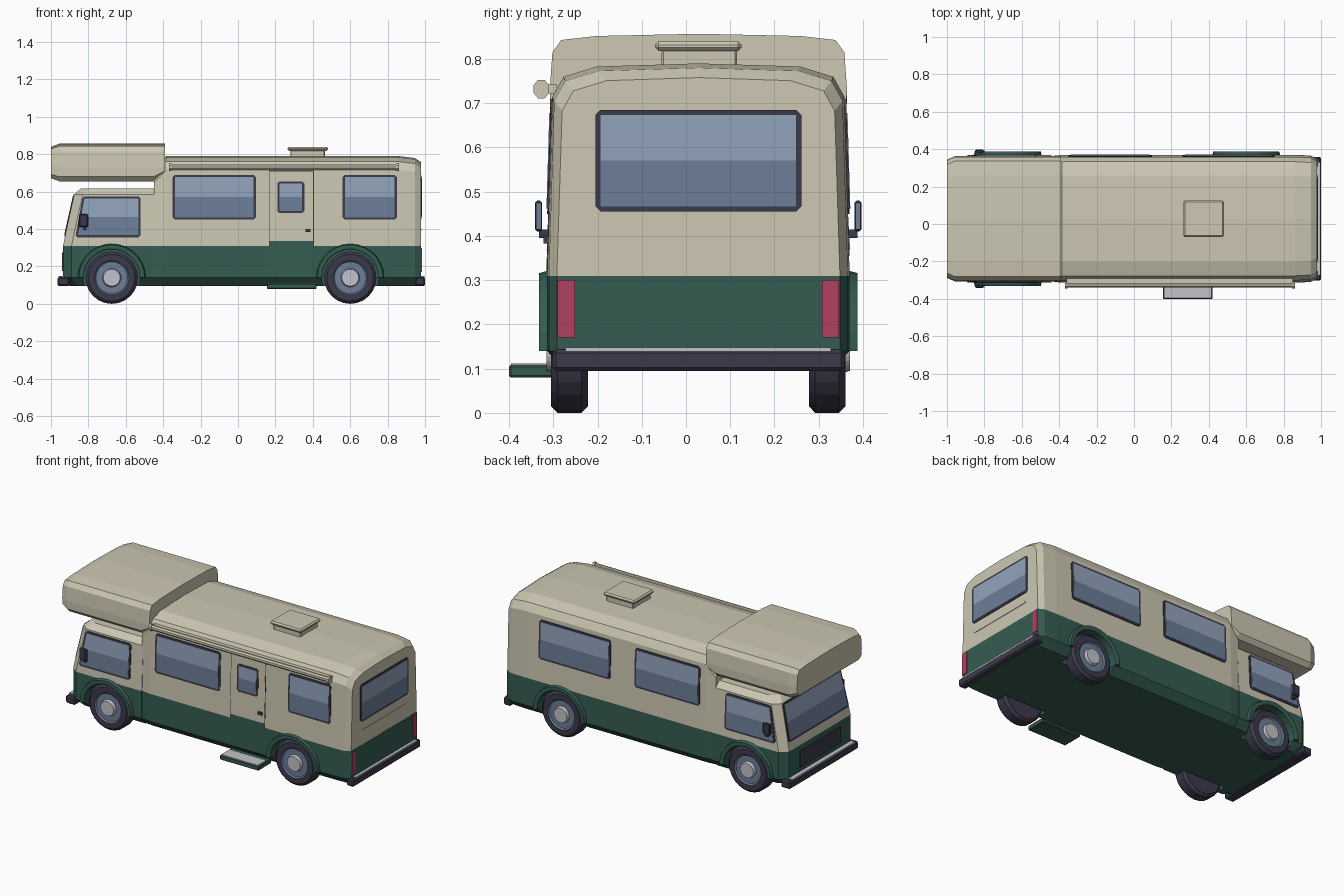
import bpy, bmesh, math
from mathutils import Vector

if "Cube" in bpy.data.objects:
    bpy.data.objects.remove(bpy.data.objects["Cube"])

def material(name, r, g, b):
    m = bpy.data.materials.new(name)
    m.diffuse_color = (r, g, b, 1)
    m.use_nodes = True
    m.node_tree.nodes["Principled BSDF"].inputs["Base Color"].default_value = m.diffuse_color
    return m

BEIGE = material("beige", 0.61, 0.575, 0.45)
GREEN = material("dark_green", 0.036, 0.108, 0.083)
DARK = material("dark_trim", 0.044, 0.042, 0.07)
GLASS = material("glass_light", 0.29, 0.37, 0.50)
GLASS2 = material("glass_dark", 0.15, 0.21, 0.31)
GREY = material("light_grey", 0.55, 0.54, 0.59)
RED = material("tail_red", 0.44, 0.052, 0.115)
CENTRE_Y = 0.028   # vehicle axis; everything is shifted by this at the end

def loft(name, rings, mats, rule=None):
    """Skin closed rings, cap both ends, colour faces by a rule on their centre."""
    bm = bmesh.new()
    vs = [[bm.verts.new(p) for p in r] for r in rings]
    n = len(rings[0])
    for a, b in zip(vs, vs[1:]):
        for i in range(n):
            j = (i + 1) % n
            bm.faces.new((a[i], a[j], b[j], b[i]))
    bm.faces.new(vs[0])
    bm.faces.new(vs[-1])
    bmesh.ops.recalc_face_normals(bm, faces=bm.faces[:])
    if rule:
        for f in bm.faces:
            f.material_index = rule(f.calc_center_median())
    me = bpy.data.meshes.new(name)
    bm.to_mesh(me)
    bm.free()
    for m in mats:
        me.materials.append(m)
    ob = bpy.data.objects.new(name, me)
    bpy.context.collection.objects.link(ob)
    return ob

def box(name, x0, x1, y0, y1, z0, z1, mat, bevel=0):
    ring = lambda x: [(x, y0, z0), (x, y1, z0), (x, y1, z1), (x, y0, z1)]
    ob = loft(name, [ring(x0), ring(x1)], [mat])
    if bevel:
        m = ob.modifiers.new("bevel", 'BEVEL')
        m.width, m.segments = bevel, 1
    return ob

def patch(name, corners, uv, height, mat):
    """Thin plate on the quad bl, br, tr, tl; uv gives its outline on that quad."""
    bl, br, tr, tl = [Vector(c) for c in corners]
    n = (br - bl).cross(tl - bl).normalized()
    pts = [(bl.lerp(br, u)).lerp(tl.lerp(tr, u), v) for u, v in uv]
    return loft(name, [[p - n * 0.004 for p in pts], [p + n * height for p in pts]], [mat])

def rect(u0, v0, u1, v1):
    return [(u0, v0), (u1, v0), (u1, v1), (u0, v1)]

def window(name, corners, t=0.012):
    c = [Vector(p) for p in corners]
    a, b = t / (c[1] - c[0]).length, t / (c[3] - c[0]).length
    frame = [(a, 0), (1 - a, 0), (1, b), (1, 1 - b), (1 - a, 1), (a, 1), (0, 1 - b), (0, b)]
    patch(name + "_frame", c, frame, 0.004, DARK)
    patch(name + "_lower_glass", c, rect(a, b, 1 - a, 0.5), 0.006, GLASS2)
    patch(name + "_upper_glass", c, rect(a, 0.5, 1 - a, 1 - b), 0.006, GLASS)

def side_quad(s, x0, x1, z0, z1, width, lean=0):
    """Quad on the left (s=-1) or right (s=1) wall, following its lean."""
    q = [(x0, s * width(z0), z0), (x1, s * width(z0), z0),
         (x1, s * width(z1), z1), (x0 + lean, s * width(z1), z1)]
    return q if s < 0 else [q[1], q[0], q[3], q[2]]

def section(x, half, inset=0, drop=0):
    """Symmetric cross-section ring from half profile points (w, z)."""
    r = [(x, w - inset if w else 0, z - (drop if z > 0.5 else 0)) for w, z in half]
    return r + [(x, -y, z) for x, y, z in reversed(r) if y]

two_tone = lambda c: 0 if c.z < 0.31 else 1

# main living body
body_w = lambda z: 0.342 - 0.012 * max(0, z - 0.31) / 0.405
BODY = [(0.30, 0.095), (0.342, 0.14), (0.342, 0.31), (0.33, 0.715),
        (0.305, 0.76), (0.23, 0.783), (0, 0.79)]
body = loft("main_body", [section(-0.45, BODY, 0.008, 0.07), section(-0.385, BODY),
                          section(0.86, BODY), section(0.945, BODY, 0.004, 0.01),
                          section(0.978, BODY, 0.022, 0.032)], [GREEN, BEIGE], two_tone)
for p in body.data.polygons:          # end caps are split by thin green plates instead
    if len(p.vertices) > 4:
        p.material_index = 1
patch("rear_green_panel", [(0.978, -0.32, 0.14), (0.978, 0.32, 0.14),
      (0.978, 0.32, 0.31), (0.978, -0.32, 0.31)], rect(0, 0, 1, 1), 0.001, GREEN)

# driver cab, lofted upwards through plan outlines
cab_w = lambda z: 0.34 - 0.015 * (z - 0.31) / 0.275
def plan(z, xf, w):
    half = [(-0.44, w), (xf + 0.045, w), (xf, w - 0.04)]
    return [(x, y, z) for x, y in half] + [(x, -y, z) for x, y in reversed(half)]
cab = loft("driver_cab", [plan(0.095, -0.90, 0.30), plan(0.14, -0.935, 0.34), plan(0.31, -0.935, 0.34),
                          plan(0.36, -0.925, cab_w(0.36)), plan(0.585, -0.875, cab_w(0.585)),
                          plan(0.618, -0.84, 0.29)], [GREEN, BEIGE], two_tone)
w0, w1 = cab_w(0.36) - 0.043, cab_w(0.585) - 0.043
window("windshield", [(-0.925, w0, 0.36), (-0.925, -w0, 0.36),
                      (-0.875, -w1, 0.585), (-0.875, w1, 0.585)])
box("grille", -0.94, -0.93, -0.2, 0.2, 0.175, 0.275, DARK)

# sleeping berth over the cab
BERTH = [(0.31, 0.655), (0.335, 0.68), (0.336, 0.73), (0.33, 0.815), (0.31, 0.843), (0.23, 0.852), (0, 0.857)]
nose = [(w - 0.02 if w else 0, 0.755 + (z - 0.755) * 0.83) for w, z in BERTH]
loft("over_cab_berth", [section(-1.0, nose), section(-0.955, BERTH), section(-0.45, BERTH),
                        section(-0.39, [(w, max(z, 0.70 + 0.01 * i)) for i, (w, z) in enumerate(BERTH)])],
     [BEIGE])

# wheels, arches and wheel wells
def circle(x, y, r, n):
    return [(x + r * math.cos(2 * math.pi * i / n), y, 0.14 + r * math.sin(2 * math.pi * i / n)) for i in range(n)]

TYRE = [(0.10, 0.25), (0.125, 0.25), (0.14, 0.264), (0.14, 0.318), (0.125, 0.333),
        (0.092, 0.333), (0.085, 0.325), (0.05, 0.325), (0.045, 0.343)]
for xc, end, shell in ((-0.675, "front", cab), (0.60, "rear", body)):
    def wheel_rule(c):
        r = math.hypot(c.x - xc, c.z - 0.14)
        return 0 if abs(c.y) < 0.3 or r > 0.092 else 1 if r > 0.052 else 2
    for s, side in ((-1, "left"), (1, "right")):
        tag = end + "_" + side
        loft(tag + "_wheel", [circle(xc, s * y, r, 24) for r, y in TYRE], [DARK, GLASS2, GREY], wheel_rule)
        arc = []
        for i in range(15):
            a = math.pi * i / 14
            c, sn = math.cos(a), math.sin(a)
            arc.append([(xc + r * c, s * y, 0.14 + r * sn) for r, y in
                        ((0.15, 0.31), (0.15, 0.355), (0.158, 0.36), (0.176, 0.36), (0.184, 0.33))])
        loft(tag + "_wheel_arch", arc, [GREEN])
        cutter = loft(tag + "_well_cutter", [circle(xc, s * y, 0.152, 28) for y in (0.235, 0.45)], [GREEN])
        cutter.hide_render = True
        cutter.hide_viewport = True
        cutter.display_type = 'WIRE'
        m = shell.modifiers.new("wheel_well", 'BOOLEAN')
        m.object, m.operation, m.solver = cutter, 'DIFFERENCE', 'EXACT'

# side windows and mirrors
for s, side in ((-1, "left"), (1, "right")):
    window(side + "_cab_window", side_quad(s, -0.87, -0.52, 0.355, 0.575, cab_w, 0.04))
    window(side + "_front_window", side_quad(s, -0.35, 0.095, 0.45, 0.69, body_w))
    y0, y1 = sorted((s * 0.353, s * 0.369))
    box(side + "_mirror", -0.85, -0.802, y0, y1, 0.41, 0.48, DARK, 0.005)
    box(side + "_mirror_glass", -0.803, -0.799, y0 + 0.002, y1 - 0.002, 0.415, 0.475, GLASS2)
    y0, y1 = sorted((s * 0.325, s * 0.36))
    box(side + "_mirror_arm", -0.83, -0.81, y0, y1, 0.395, 0.415, DARK)
window("left_rear_window", side_quad(-1, 0.56, 0.85, 0.45, 0.69, body_w))
window("right_rear_window", side_quad(1, 0.26, 0.75, 0.45, 0.69, body_w))

# entry door with window, handle and step
patch("door_seam", side_quad(-1, 0.165, 0.405, 0.31, 0.712, body_w), rect(0, 0, 1, 1), 0.0008, DARK)
patch("door_upper", side_quad(-1, 0.169, 0.401, 0.335, 0.708, body_w), rect(0, 0, 1, 1), 0.002, BEIGE)
patch("door_lower", side_quad(-1, 0.169, 0.401, 0.145, 0.335, body_w), rect(0, 0, 1, 1), 0.002, GREEN)
window("door_window", side_quad(-1, 0.21, 0.355, 0.485, 0.655, body_w))
box("door_handle", 0.36, 0.388, -0.35, -0.335, 0.383, 0.401, DARK)
box("step", 0.155, 0.42, -0.428, -0.30, 0.08, 0.108, GREEN, 0.004)
box("step_tread", 0.162, 0.413, -0.424, -0.34, 0.105, 0.112, GREY)

# awning roll with end caps
def tube(name, x0, x1, r):
    ring = lambda x: [(x, -0.355 + r * math.cos(math.pi * (i + .5) / 4),
                       0.732 + r * 1.2 * math.sin(math.pi * (i + .5) / 4)) for i in range(8)]
    loft(name, [ring(x0), ring(x1)], [BEIGE])
tube("awning_roll", -0.36, 0.85, 0.014)
tube("awning_front_cap", -0.37, -0.355, 0.019)
tube("awning_rear_cap", 0.845, 0.86, 0.019)
box("awning_rail", -0.36, 0.85, -0.352, -0.32, 0.722, 0.742, BEIGE)

# roof vent
box("vent_base", 0.28, 0.465, -0.083, 0.087, 0.775, 0.822, BEIGE, 0.004)
box("vent_lid", 0.265, 0.48, -0.098, 0.098, 0.818, 0.84, BEIGE, 0.008)

# rear window, trim line and tail lights
window("rear_window", [(0.978, -0.233, 0.455), (0.978, 0.233, 0.455), (0.978, 0.233, 0.685), (0.978, -0.233, 0.685)])
box("rear_trim_line", 0.97, 0.981, -0.216, 0.216, 0.393, 0.402, BEIGE)
for s, side in ((-1, "left"), (1, "right")):
    y0, y1 = sorted((s * 0.279, s * 0.318))
    box(side + "_tail_light", 0.97, 0.983, y0, y1, 0.17, 0.30, RED)

# bumpers with light strips
for name, x0, x1, w in (("front", -0.965, -0.90, 0.335), ("rear", 0.95, 1.0, 0.33)):
    box(name + "_bumper", x0, x1, -w, w, 0.095, 0.143, DARK, 0.008)
    box(name + "_bumper_strip", x0 + 0.004, x1 - 0.004, -w + 0.03, w - 0.03, 0.138, 0.148, GREY)

for ob in bpy.context.collection.objects:
    ob.location.y += CENTRE_Y
